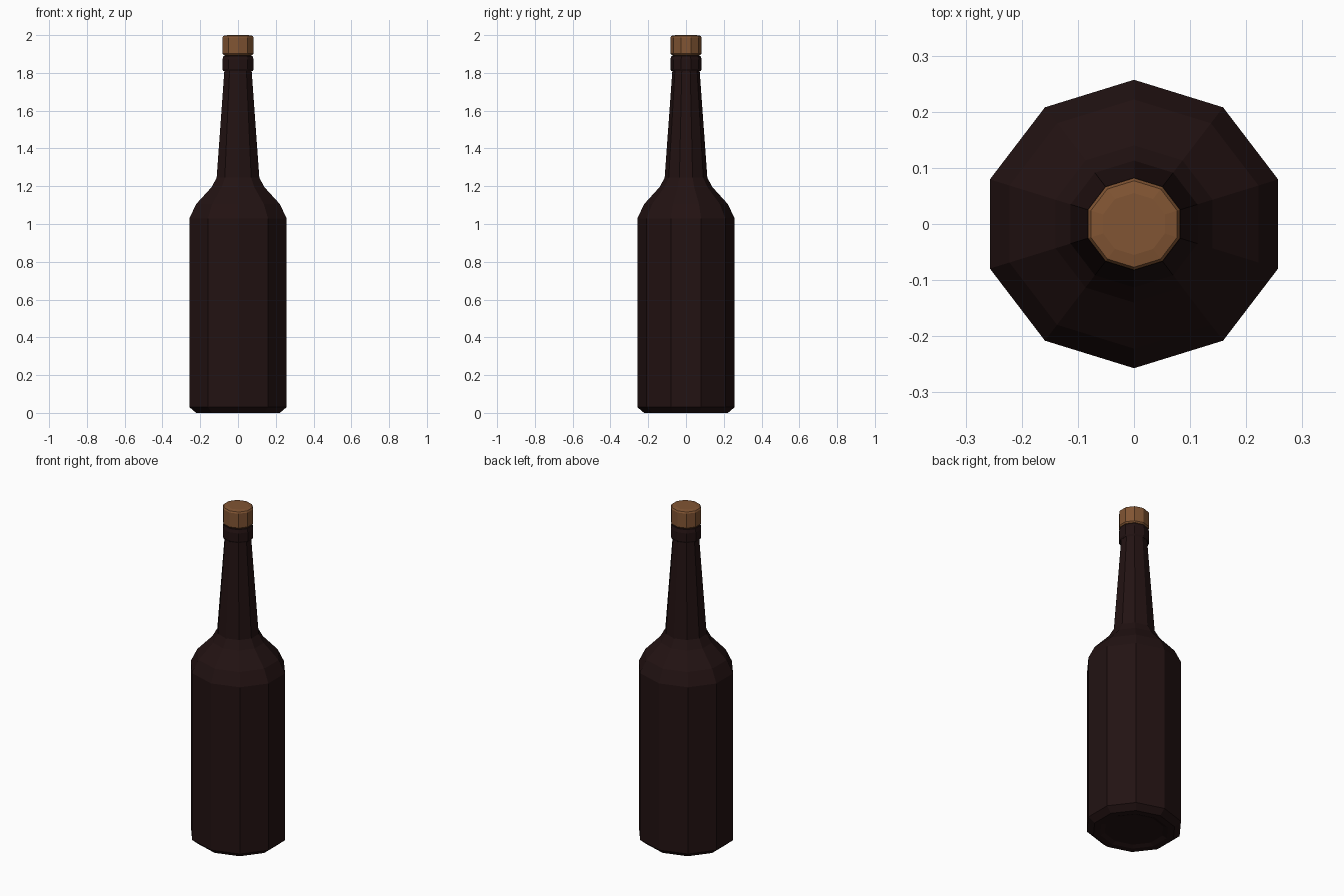
import bpy, bmesh
from math import pi, cos, sin

if "Cube" in bpy.data.objects:
    bpy.data.objects.remove(bpy.data.objects["Cube"])

SIDES = 10
X_STRETCH = 1.051  # cross-section is slightly wider in x


def material(name, rgb):
    m = bpy.data.materials.new(name)
    m.diffuse_color = (*rgb, 1)
    m.use_nodes = True
    m.node_tree.nodes["Principled BSDF"].inputs["Base Color"].default_value = m.diffuse_color
    return m


def lathe(name, profile, mat):
    """Flat-faced revolved solid from (radius, z) points, capped at both ends."""
    bm = bmesh.new()
    rings = []
    for r, z in profile:
        angles = [pi / 2 + 2 * pi * i / SIDES for i in range(SIDES)]
        rings.append([bm.verts.new((r * X_STRETCH * cos(a), r * sin(a), z)) for a in angles])
    for low, high in zip(rings, rings[1:]):
        for i in range(SIDES):
            j = (i + 1) % SIDES
            bm.faces.new((low[i], low[j], high[j], high[i]))
    bm.faces.new(rings[0][::-1])
    bm.faces.new(rings[-1])
    bmesh.ops.recalc_face_normals(bm, faces=bm.faces)
    mesh = bpy.data.meshes.new(name)
    bm.to_mesh(mesh)
    bm.free()
    mesh.materials.append(mat)
    ob = bpy.data.objects.new(name, mesh)
    bpy.context.collection.objects.link(ob)
    return ob


glass = material("dark_glass", (0.016, 0.006, 0.006))
cork = material("cork", (0.22, 0.09, 0.033))

# Bottle: base, body, shoulder, neck and lip
lathe("bottle", [
    (0.16, 0.01), (0.185, 0.0), (0.222, 0.0), (0.257, 0.03), (0.257, 1.03),
    (0.222, 1.105), (0.14, 1.195), (0.113, 1.245), (0.072, 1.815),
    (0.078, 1.81), (0.083, 1.82), (0.083, 1.87), (0.077, 1.89), (0.06, 1.892),
], glass)

# Stopper sitting in the mouth
lathe("stopper", [
    (0.06, 1.87), (0.064, 1.892), (0.076, 1.894), (0.082, 1.902),
    (0.082, 1.988), (0.077, 1.996), (0.055, 2.0),
], cork)
